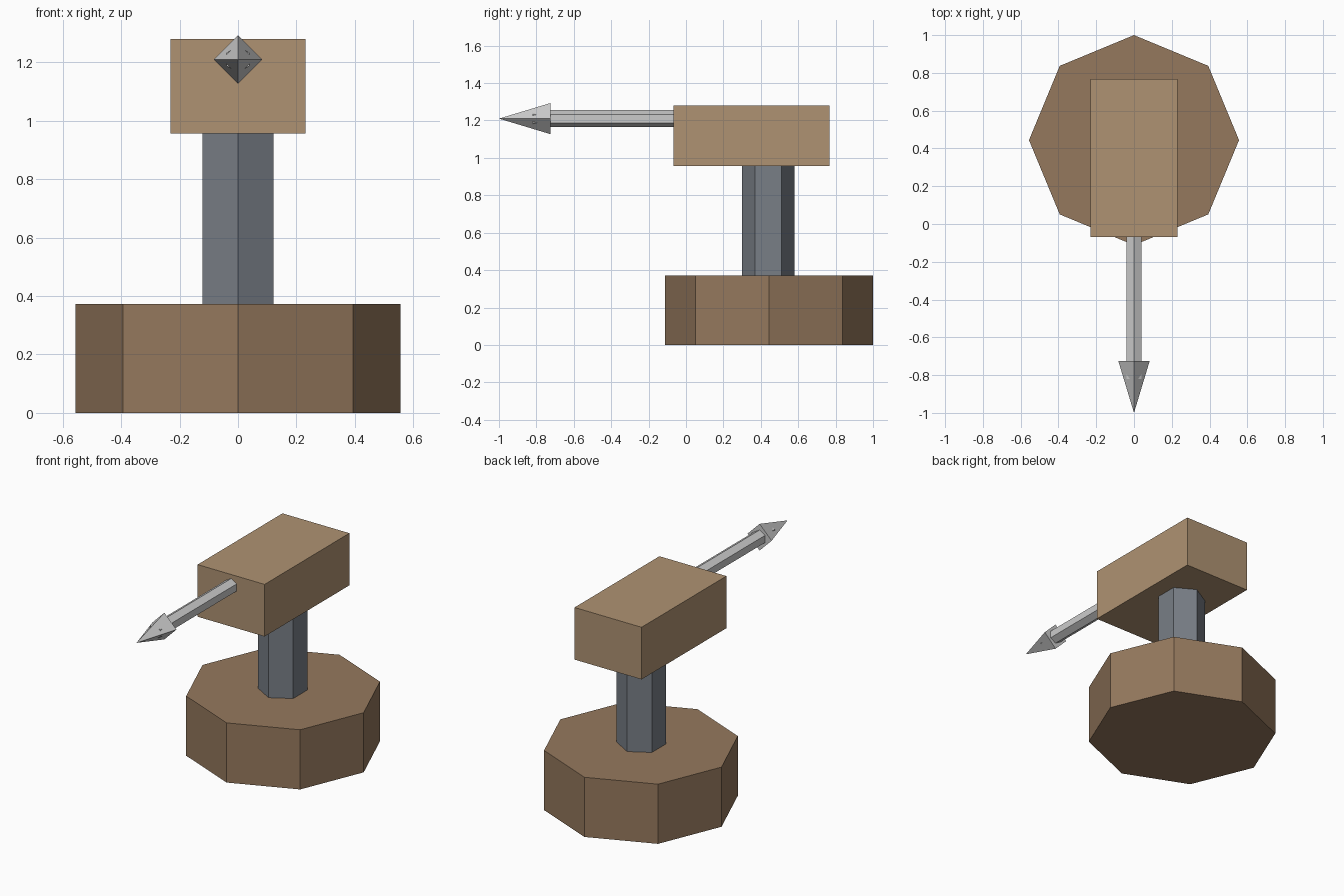
import bpy, bmesh
from math import pi, sin, cos
from mathutils import Vector, Matrix

if "Cube" in bpy.data.objects:
    bpy.data.objects.remove(bpy.data.objects["Cube"])


def material(name, color):
    m = bpy.data.materials.new(name)
    m.diffuse_color = (*color, 1)
    m.use_nodes = True
    m.node_tree.nodes["Principled BSDF"].inputs["Base Color"].default_value = m.diffuse_color
    return m


def finish(name, bm, mat):
    bmesh.ops.recalc_face_normals(bm, faces=bm.faces)
    mesh = bpy.data.meshes.new(name)
    bm.to_mesh(mesh)
    bm.free()
    if mat:
        mesh.materials.append(mat)
    ob = bpy.data.objects.new(name, mesh)
    bpy.context.collection.objects.link(ob)
    return ob


def prism(name, sides, radius, start, axis, up, length, mat, pointed=False):
    """Regular prism or pyramid along axis, with its first corner towards up."""
    start, axis, up = Vector(start), Vector(axis), Vector(up)
    side = axis.cross(up)
    bm = bmesh.new()
    angles = [2 * pi * i / sides for i in range(sides)]
    ring = [bm.verts.new(start + radius * (up * cos(a) + side * sin(a))) for a in angles]
    cap = bm.faces.new(ring)
    if pointed:
        tip = bm.verts.new(start + axis * length)
        for i in range(sides):
            bm.faces.new((ring[i], ring[(i + 1) % sides], tip))
    else:
        end = [bm.verts.new(v.co + axis * length) for v in ring]
        bm.faces.new(end)
        for i in range(sides):
            j = (i + 1) % sides
            bm.faces.new((ring[i], ring[j], end[j], end[i]))
    return finish(name, bm, mat)


dark_wood = material("dark wood", (0.30, 0.19, 0.11))
light_wood = material("light wood", (0.43, 0.29, 0.17))
iron = material("iron", (0.19, 0.21, 0.24))
steel = material("steel", (0.55, 0.55, 0.58))

Y, Z = (0, 1, 0), (0, 0, 1)
FRONT = (0, -1, 0)

# Octagonal base and hexagonal post
prism("base", 8, 0.556, (0, 0.444, 0), Z, Y, 0.372, dark_wood)
prism("post", 6, 0.14, (0, 0.44, 0.36), Z, Y, 0.61, iron)

# Box-shaped head
bm = bmesh.new()
bmesh.ops.create_cube(bm, size=1, matrix=Matrix.Translation((0, 0.35, 1.118))
                      @ Matrix.Diagonal((0.462, 0.836, 0.325, 1)))
finish("head", bm, light_wood)

# Bolt: hexagonal shaft and four-sided point
prism("bolt_shaft", 6, 0.045, (0, 0.0, 1.21), FRONT, Z, 0.82, steel)
prism("bolt_point", 4, 0.083, (0, -0.725, 1.21), FRONT, Z, 0.275, steel, pointed=True)
